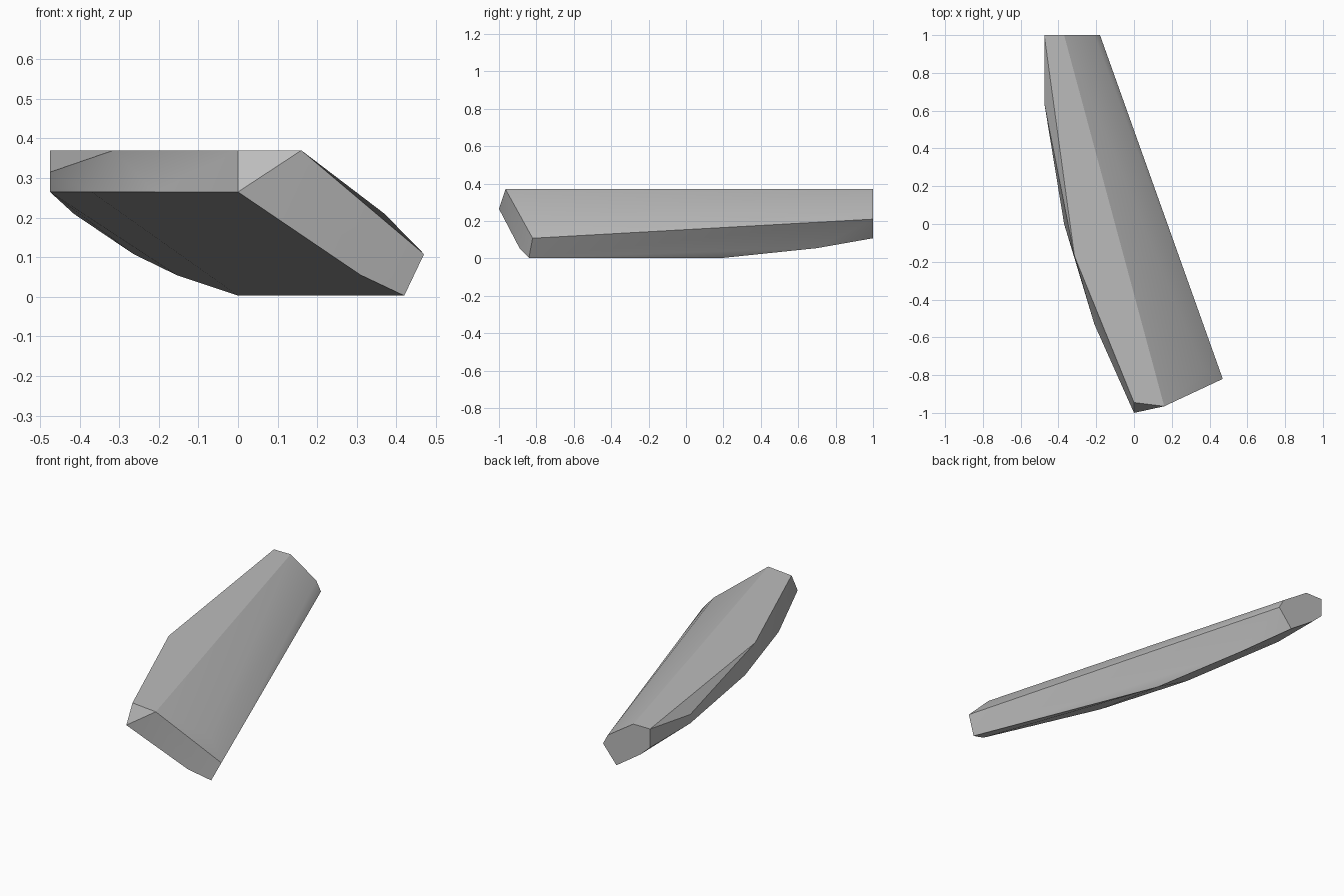
import bpy
import bmesh
import math

cube = bpy.data.objects.get("Cube")
if cube:
    bpy.data.objects.remove(cube, do_unlink=True)

TOP, RIM, BASE = 0.37, 0.265, 0.003


def level(z, *xy):
    """Corner points sharing one height."""
    return [(x, y, z) for x, y in xy]


# Slanted front end
front_end = [(0, -1, RIM), (0.16, -0.965, TOP), (0.37, -0.775, 0.21),
             (0.47, -0.82, 0.108), (0.42, -0.84, BASE), (0.31, -0.89, 0.055)]

# Upright back end
back_end = [(x, 1, z) for x, z in ((-0.475, TOP), (-0.37, TOP), (-0.21, RIM),
            (-0.18, 0.21), (-0.264, 0.108), (-0.415, 0.21), (-0.475, RIM))]

# Outer side, top corners and underside ridge
upper_corners = level(TOP, (0, -0.945), (-0.315, -0.17))
outer_rim = level(RIM, (-0.21, -0.53), (-0.37, 0), (-0.475, 0.64))
wall_corner = [(-0.475, 0.64, 0.315)]
lower_ridge = [(-0.155, 0.7, 0.055), (0, 0.2, BASE)]

# Faceted solid wrapped around the corners
bm = bmesh.new()
for point in (front_end + back_end + upper_corners + outer_rim
              + wall_corner + lower_ridge):
    bm.verts.new(point)
bmesh.ops.convex_hull(bm, input=list(bm.verts))
loose = [v for v in bm.verts if not v.link_faces]
bmesh.ops.delete(bm, geom=loose, context='VERTS')
bmesh.ops.dissolve_limit(bm, angle_limit=math.radians(1.5),
                         verts=list(bm.verts), edges=list(bm.edges))
bmesh.ops.recalc_face_normals(bm, faces=list(bm.faces))

mesh = bpy.data.meshes.new("faceted_shard")
bm.to_mesh(mesh)
bm.free()
shard = bpy.data.objects.new("faceted_shard", mesh)
bpy.context.collection.objects.link(shard)

# Plain grey stone
stone = bpy.data.materials.new("grey_stone")
stone.use_nodes = True
colour = (0.5, 0.5, 0.5, 1)
stone.diffuse_color = colour
stone.node_tree.nodes["Principled BSDF"].inputs["Base Color"].default_value = colour
mesh.materials.append(stone)

# Soft blending on the broad slope, crisp edges elsewhere
bpy.ops.object.select_all(action='DESELECT')
shard.select_set(True)
bpy.context.view_layer.objects.active = shard
bpy.ops.object.shade_smooth_by_angle(angle=math.radians(22))
